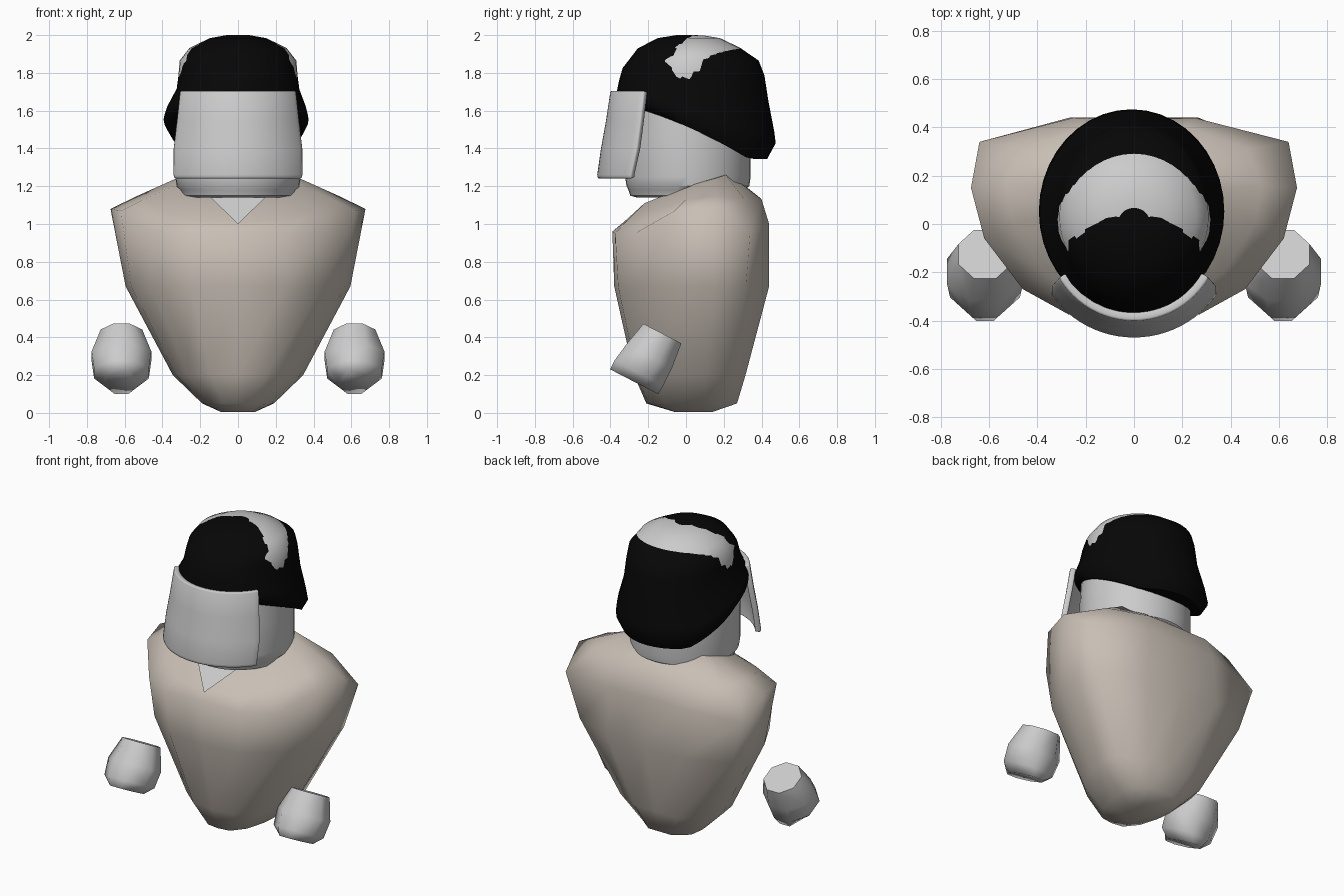
import bpy, bmesh, math
from mathutils import Vector

if "Cube" in bpy.data.objects:
    bpy.data.objects.remove(bpy.data.objects["Cube"])


def material(name, rgb):
    m = bpy.data.materials.new(name)
    m.diffuse_color = (*rgb, 1)
    m.use_nodes = True
    m.node_tree.nodes["Principled BSDF"].inputs["Base Color"].default_value = m.diffuse_color
    return m


def finish(bm, name, mat=None, angle=35):
    bmesh.ops.recalc_face_normals(bm, faces=bm.faces)
    me = bpy.data.meshes.new(name)
    bm.to_mesh(me)
    bm.free()
    ob = bpy.data.objects.new(name, me)
    bpy.context.collection.objects.link(ob)
    if mat:
        me.materials.append(mat)
    bpy.ops.object.select_all(action='DESELECT')
    ob.select_set(True)
    bpy.context.view_layer.objects.active = ob
    bpy.ops.object.shade_smooth_by_angle(angle=math.radians(angle))
    return ob


def loft(name, rings, mat=None, angle=35, caps=True, closed=True):
    bm = bmesh.new()
    vs = [[bm.verts.new(p) for p in r] for r in rings]
    n = len(vs[0])
    for a, b in zip(vs, vs[1:]):
        for i in range(n if closed else n - 1):
            j = (i + 1) % n
            bm.faces.new((a[i], a[j], b[j], b[i]))
    if caps:
        bm.faces.new(vs[0])
        bm.faces.new(vs[-1])
    return finish(bm, name, mat, angle)


def mirrored(half):
    return half + [(-x, y, z) for x, y, z in half[-2:0:-1]]


beige = material("beige", (0.58, 0.52, 0.46))
black = material("black", (0.002, 0.002, 0.002))

# torso: lower rings from one scaled outline, shoulder rings shaped by hand
outline = [(0, -1), (.42, -.95), (.77, -.6), (.95, -.1), (1, .3), (.93, .7), (.45, 1), (0, 1)]
lower = [(.09, .04, .10, 0.005), (.19, .03, .24, .05), (.345, .02, .295, .2), (.595, .03, .41, .67)]
halves = [[(x * w, cy + y * d, z) for x, y in outline] for w, cy, d, z in lower]
halves += [
    [(0, -.39, .96), (.27, -.375, .95), (.46, -.27, .95), (.62, -.06, 1.07),
     (.675, .15, 1.08), (.64, .34, .96), (.25, .44, 1.0), (0, .43, 1.0)],
    [(0, -.33, 1.01), (.22, -.31, 1.02), (.37, -.2, 1.06), (.5, 0, 1.13),
     (.53, .16, 1.15), (.47, .31, 1.13), (.22, .40, 1.13), (0, .39, 1.14)],
    [(0, -.24, 1.09), (.15, -.22, 1.11), (.25, -.12, 1.15), (.32, .04, 1.21),
     (.33, .15, 1.24), (.27, .21, 1.26), (.13, .23, 1.26), (0, .24, 1.26)],
]
loft("torso", [mirrored(h) for h in halves], beige, 75)

# collar insert
bm = bmesh.new()
bm.faces.new([bm.verts.new(p) for p in ((-.15, -.215, 1.145), (0, -.355, 1.0), (.15, -.215, 1.145))])
finish(bm, "collar_insert")

# head: turned profile of (radius, centre y, z)
N = 40
profile = [(.26, .0, 1.14), (.295, 0, 1.15), (.305, 0, 1.18), (.325, .01, 1.20), (.332, .01, 1.25),
           (.332, .01, 1.45), (.322, .01, 1.62), (.316, .02, 1.78), (.309, .03, 1.865),
           (.257, .032, 1.932), (.15, .03, 1.984), (.06, .03, 1.999)]


def ellipse(w, front, back, zf, n=N, cx=0):
    cy, d = (front + back) / 2, (back - front) / 2
    pts = []
    for k in range(n):
        a = 2 * math.pi * k / n
        y = cy - d * math.cos(a)
        pts.append((cx + w * math.sin(a), y, zf(y)))
    return pts


loft("head", [ellipse(r, cy - r, cy + r, lambda y, z=z: z) for r, cy, z in profile])

# hair cap: dome, then rings running down to a slanted lower edge
hair = [ellipse(w, f, b, lambda y, z=z: z) for w, f, b, z in (
    (.06, -.05, .06, 2.0), (.148, -.15, .165, 1.984), (.254, -.255, .29, 1.93), (.306, -.305, .385, 1.865))]


def hem(y):
    u = max(0, y + .25)
    return max(1.345, 1.61 - .3 * u - .27 * u * u)


for w, f, b, t, cx in ((.312, -.335, .415, .15, 0), (.325, -.355, .437, .42, 0), (.372, -.37, .467, .72, -.008),
                       (.384, -.37, .475, .84, -.01), (.35, -.345, .43, 1.0, -.008), (.31, -.30, .33, .99, 0)):
    hair.append(ellipse(w, f, b, lambda y, t=t: 1.865 + (hem(y) - 1.865) * t, cx=cx))
loft("hair", hair, black, 60)

# face plate: curved sheet, flaring towards the chin
rows = []
for z, r, cy, half in ((1.24, .415, -.052, 55), (1.26, .42, -.05, 55), (1.4, .405, -.045, 58),
                       (1.55, .38, -.043, 59), (1.705, .357, -.043, 60)):
    rows.append([(r * math.sin(a), cy - r * math.cos(a), z)
                 for a in (math.radians(half * (k / 12 - 1)) for k in range(25))])
plate = loft("face_plate", rows, caps=False, closed=False)
# orient the sheet outward so that thickness is added behind it
if plate.data.polygons[12].normal.y > 0:
    plate.data.flip_normals()
solid = plate.modifiers.new("thickness", 'SOLIDIFY')
solid.thickness = .035
solid.offset = -1
bevel = plate.modifiers.new("soft_edge", 'BEVEL')
bevel.width = .008
bevel.segments = 2
bevel.limit_method = 'ANGLE'
bevel.angle_limit = math.radians(50)

# hands: faceted fists, tilted forward
tilt = Vector((0, .89, -.46))
for side, name in ((1, "right_hand"), (-1, "left_hand")):
    rings = []
    for y, z, hx, hv in ((-.275, .165, .085, .143), (-.25, .21, .145, .145),
                         (-.195, .30, .158, .136), (-.125, .42, .11, .113)):
        ring = []
        for k in range(8):
            a = math.pi * (k + .5) / 4
            c, s = math.cos(a) / .924, math.sin(a) / .924
            ring.append(Vector((side * (.617 + hx * c), y, z)) + tilt * (hv * s))
        rings.append(ring)
    loft(name, rings, angle=65)
